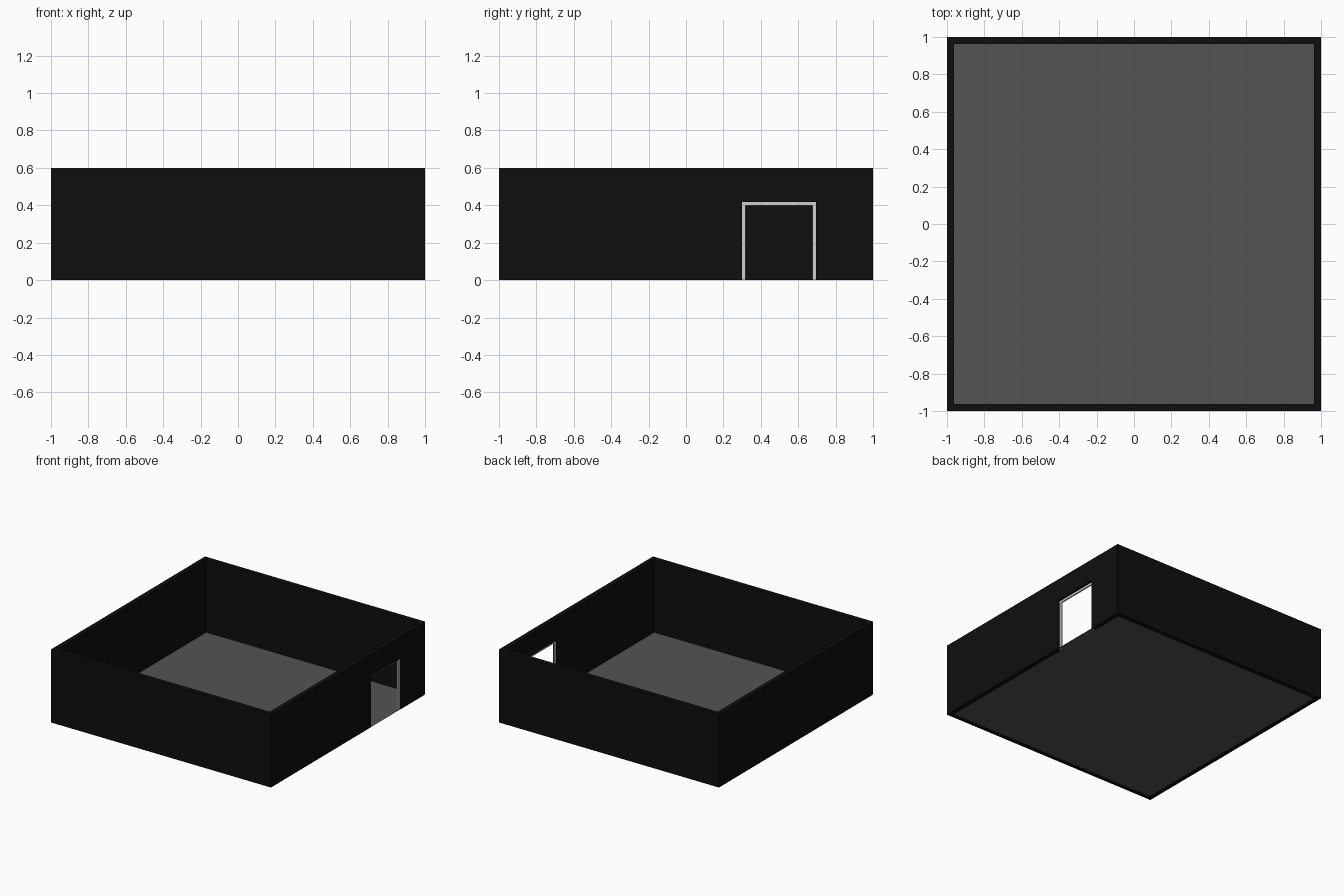
import bpy, bmesh

if "Cube" in bpy.data.objects:
    bpy.data.objects.remove(bpy.data.objects["Cube"])

H = 0.6            # wall height
T = 0.037          # wall thickness
I = 1 - T          # inner half size
D0, D1, DZ = 0.30, 0.695, 0.417   # doorway extents
F = 0.018          # frame width


def material(name, r):
    m = bpy.data.materials.new(name)
    m.diffuse_color = (r, r, r, 1)
    m.use_nodes = True
    m.node_tree.nodes["Principled BSDF"].inputs["Base Color"].default_value = m.diffuse_color
    return m


BLACK = material("wall_black", 0.0045)
GREY = material("floor_grey", 0.087)
LIGHT = material("frame_light_grey", 0.62)


def prism(name, pts, direction, mat):
    """Flat outline, extruded along direction (left flat if None)."""
    bm = bmesh.new()
    face = bm.faces.new([bm.verts.new(p) for p in pts])
    if direction:
        res = bmesh.ops.extrude_face_region(bm, geom=[face], use_keep_orig=True)
        verts = [v for v in res["geom"] if isinstance(v, bmesh.types.BMVert)]
        bmesh.ops.translate(bm, verts=verts, vec=direction)
        bmesh.ops.recalc_face_normals(bm, faces=bm.faces[:])
    me = bpy.data.meshes.new(name)
    bm.to_mesh(me)
    bm.free()
    me.materials.append(mat)
    ob = bpy.data.objects.new(name, me)
    bpy.context.collection.objects.link(ob)


def arch(x, y0, y1, z, w):
    """U-shaped door outline in the yz plane."""
    return [(x, y, h) for y, h in [(y0, 0), (y0, z), (y1, z), (y1, 0),
            (y1 - w, 0), (y1 - w, z - w), (y0 + w, z - w), (y0 + w, 0)]]


# front and back walls, full width
for name, y in (("front_wall", -1), ("back_wall", I)):
    prism(name, [(-1, y, 0), (1, y, 0), (1, y, H), (-1, y, H)], (0, T, 0), BLACK)

# left wall between them
prism("left_wall", [(-1, -I, 0), (-1, I, 0), (-1, I, H), (-1, -I, H)], (T, 0, 0), BLACK)

# right wall with the doorway
outline = [(-I, 0), (D0, 0), (D0, DZ), (D1, DZ), (D1, 0), (I, 0), (I, H), (-I, H)]
prism("right_wall", [(I, y, z) for y, z in outline], (T, 0, 0), BLACK)

# door frame set in the middle of the wall thickness
prism("door_frame", arch(0.972, D0, D1, DZ, F), (0.012, 0, 0), LIGHT)

# floor with a tongue through the doorway as threshold
floor = [(-I, -I), (I, -I), (I, D0), (1, D0), (1, D1), (I, D1), (I, I), (-I, I)]
prism("floor", [(x, y, 0.001) for x, y in floor], None, GREY)
